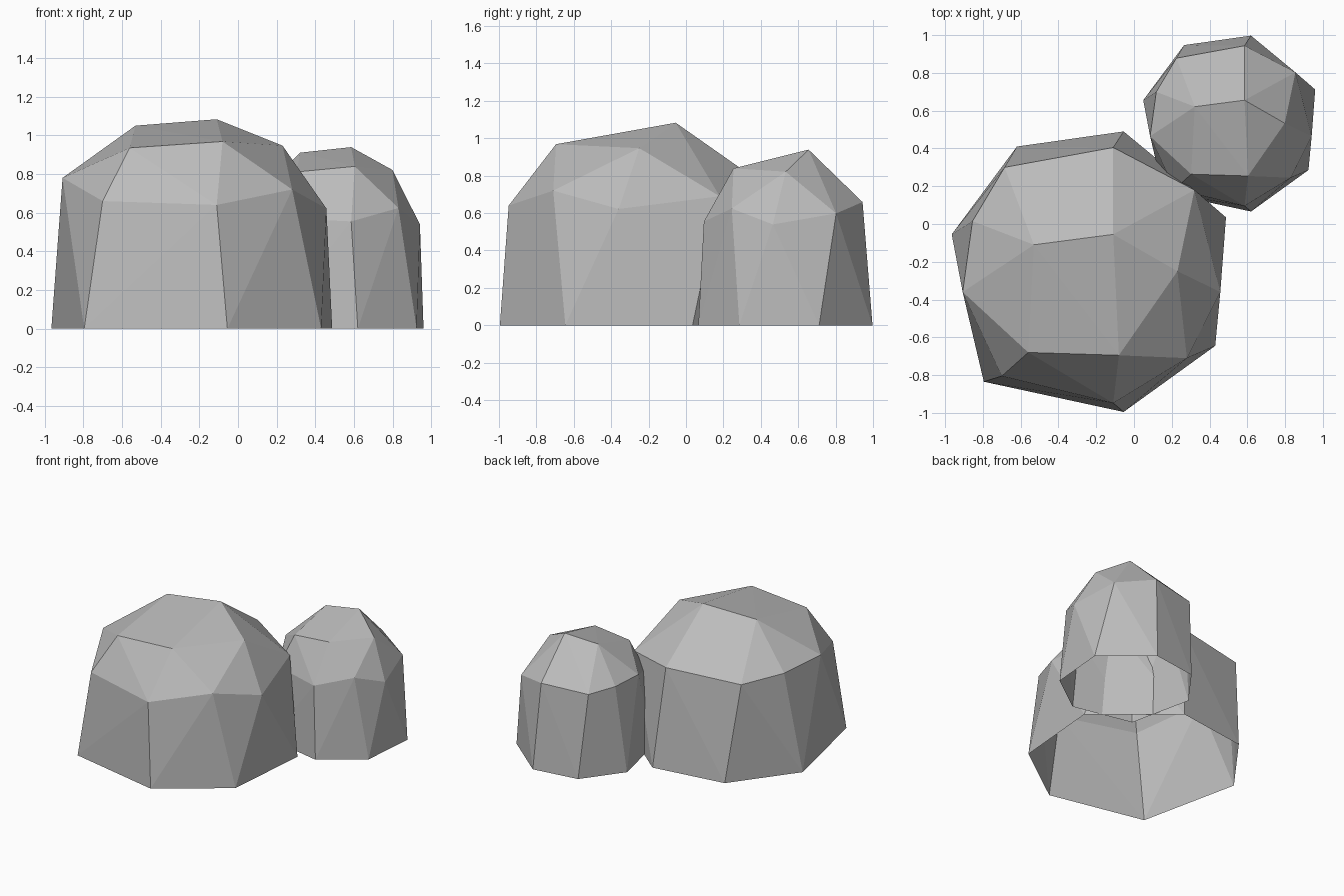
import bpy
import bmesh

default_cube = bpy.data.objects.get("Cube")
if default_cube:
    bpy.data.objects.remove(default_cube, do_unlink=True)

# Plain grey stone
stone = bpy.data.materials.new("stone grey")
stone.use_nodes = True
stone_colour = (0.5, 0.5, 0.5, 1.0)
stone.diffuse_color = stone_colour
stone.node_tree.nodes["Principled BSDF"].inputs["Base Color"].default_value = stone_colour

# Outline where the boulder meets the ground
ground_ring = [(-.055, .49), (-.62, .41), (-.965, -.055), (-.795, -.835),
               (-.055, -.995), (.43, -.645), (.487, .035)]

# Shoulder corners, with heights
shoulder_ring = [(-.11, .405, .76), (-.685, .30, .74), (-.855, .015, .766),
                 (-.907, -.36, .78), (-.70, -.805, .66), (-.11, -.948, .64),
                 (.28, -.71, .72), (.457, -.36, .622), (.32, .18, .69)]

# Corners of the sloping crown
crown_ring = [(-.53, -.11, 1.05), (-.11, -.055, 1.083), (.23, -.25, .947),
              (-.08, -.695, .968), (-.56, -.68, .935)]


def boulder_mesh():
    """Wrap a faceted shell round the corner points, open underneath."""
    bm = bmesh.new()
    for x, y in ground_ring:
        bm.verts.new((x, y, 0))
    for corner in shoulder_ring + crown_ring:
        bm.verts.new(corner)
    bmesh.ops.convex_hull(bm, input=bm.verts[:])
    bmesh.ops.recalc_face_normals(bm, faces=bm.faces[:])
    underside = [f for f in bm.faces if all(v.co.z < .01 for v in f.verts)]
    bmesh.ops.delete(bm, geom=underside, context='FACES')
    for face in bm.faces:
        face.smooth = False
    mesh = bpy.data.meshes.new("boulder_shell")
    bm.to_mesh(mesh)
    bm.free()
    mesh.materials.append(stone)
    return mesh


def place_boulder(name, mesh, location, scale):
    rock = bpy.data.objects.new(name, mesh)
    rock.location = location
    rock.scale = scale
    bpy.context.collection.objects.link(rock)
    return rock


# Large boulder, and a narrower copy standing behind it
shell = boulder_mesh()
place_boulder("large_boulder", shell, (0, 0, 0), (1, 1, 1))
place_boulder("small_boulder", shell, (.654, .69, 0), (.627, .627, .867))
